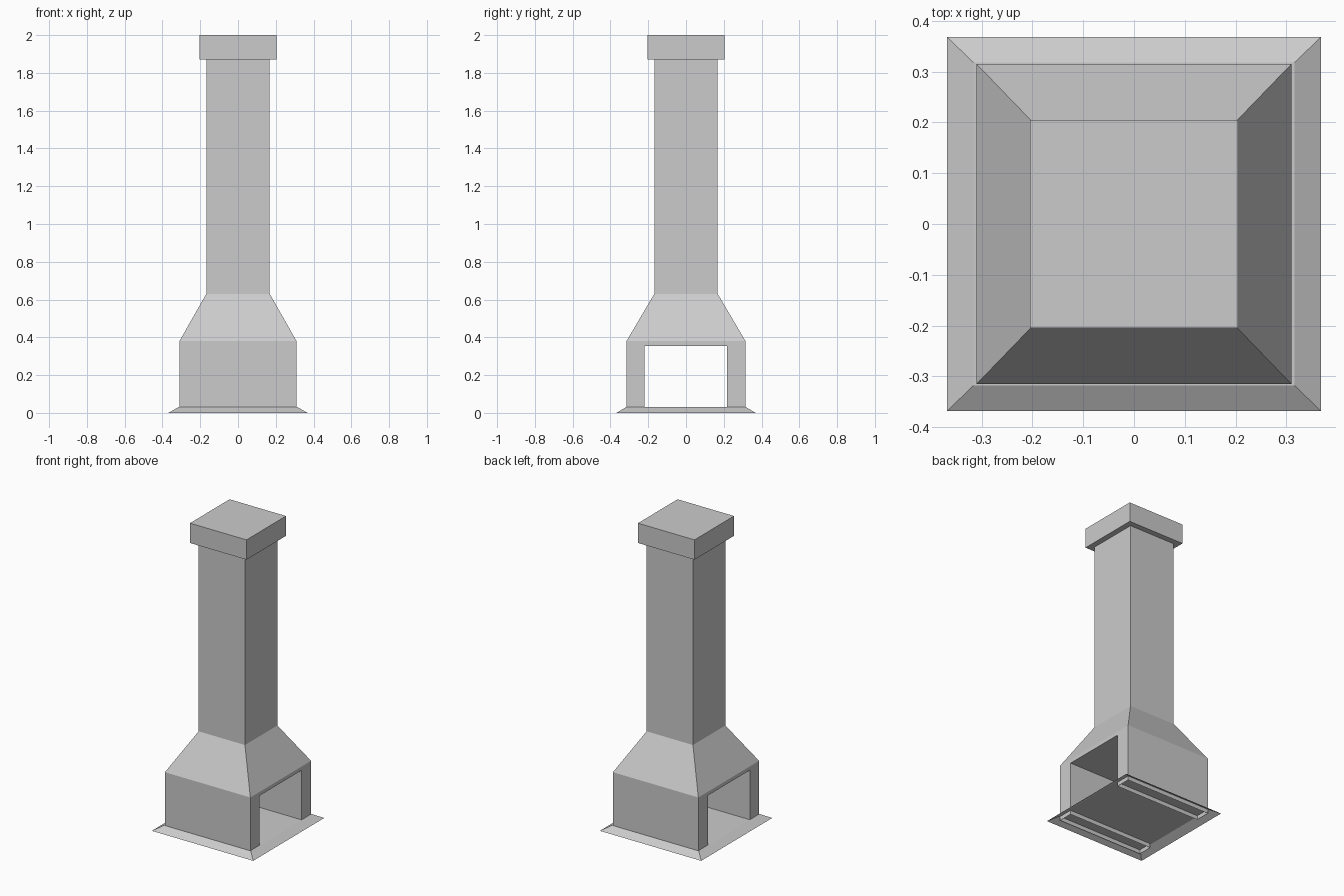
import bpy, bmesh

if "Cube" in bpy.data.objects:
    bpy.data.objects.remove(bpy.data.objects["Cube"])

def finish(name, bm):
    bmesh.ops.recalc_face_normals(bm, faces=bm.faces[:])
    me = bpy.data.meshes.new(name)
    bm.to_mesh(me)
    bm.free()
    ob = bpy.data.objects.new(name, me)
    bpy.context.collection.objects.link(ob)
    return ob

def stack(name, rings, bottom=False, top=False):
    """Skin rectangular rings given as (half_x, half_y, z)."""
    bm = bmesh.new()
    loops = [[bm.verts.new((sx * hx, sy * hy, z))
              for sx, sy in ((-1, -1), (1, -1), (1, 1), (-1, 1))]
             for hx, hy, z in rings]
    for a, b in zip(loops, loops[1:]):
        for i in range(4):
            j = (i + 1) % 4
            bm.faces.new((a[i], a[j], b[j], b[i]))
    if bottom:
        bm.faces.new(loops[0][::-1])
    if top:
        bm.faces.new(loops[-1])
    return finish(name, bm)

# sloped base skirt with hearth floor, hollow below
stack("base_plate", [(0.368, 0.368, 0), (0.316, 0.318, 0.03)], top=True)

# firebox: arch-shaped profile (y, z) extruded along x, feet left open
profile = [(-0.315, 0.003), (-0.315, 0.38), (0.315, 0.38), (0.315, 0.003),
           (0.217, 0.003), (0.217, 0.355), (-0.219, 0.355), (-0.219, 0.003)]
skip = {1, 3, 7}  # top is covered by the hood, feet are open
bm = bmesh.new()
left, right = ([bm.verts.new((x, y, z)) for y, z in profile] for x in (-0.31, 0.31))
bm.faces.new(left)
bm.faces.new(right[::-1])
for i in range(8):
    if i not in skip:
        j = (i + 1) % 8
        bm.faces.new((left[i], right[i], right[j], left[j]))
finish("firebox", bm)

# tapered hood and flue
stack("hood_and_flue", [(0.31, 0.315, 0.38), (0.168, 0.168, 0.63), (0.168, 0.168, 1.87)])

# chimney cap
stack("chimney_cap", [(0.205, 0.205, 1.87), (0.205, 0.205, 2.0)], bottom=True, top=True)
